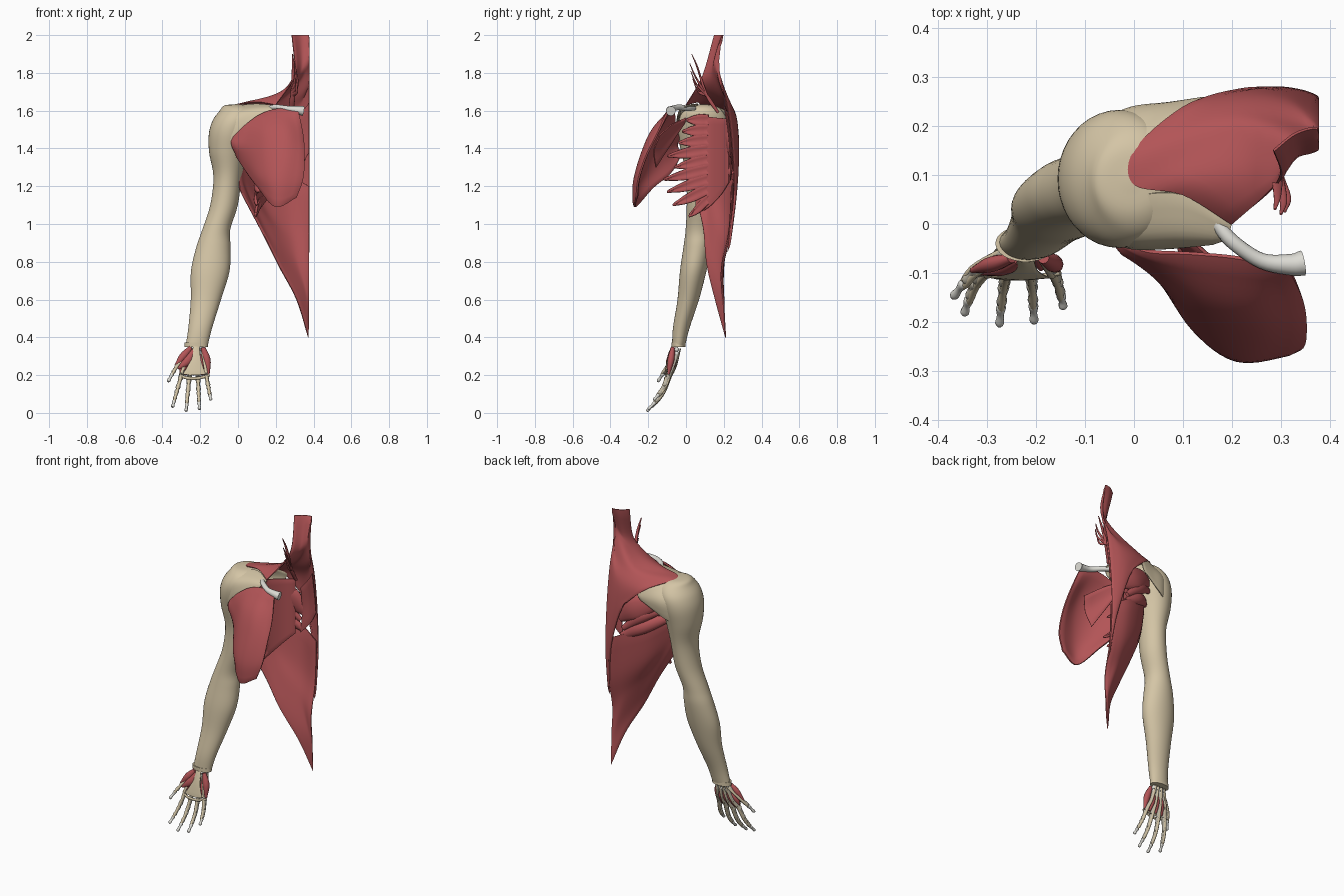
import bpy, bmesh, math
from mathutils import Vector as V


def material(name, col):
    m = bpy.data.materials.new(name)
    m.diffuse_color = (*col, 1)
    return m


RED = material("muscle", (0.45, 0.09, 0.095))
TAN = material("fascia", (0.66, 0.56, 0.38))
BONE = material("bone", (0.72, 0.71, 0.66))
DULL = material("finger_bone", (0.5, 0.46, 0.37))


def spline(pts, n):
    """Catmull-Rom resampling through the points."""
    p = [V(q) for q in pts]
    p = [2 * p[0] - p[1]] + p + [2 * p[-1] - p[-2]]
    out = []
    for i in range(1, len(p) - 2):
        a, b, c, d = p[i - 1:i + 3]
        for k in range(n):
            t = k / n
            out.append(0.5 * (2 * b + (c - a) * t + (2 * a - 5 * b + 4 * c - d) * t * t
                              + (3 * b - a - 3 * c + d) * t ** 3))
    return out + [p[-2]]


def grid(name, rows, mat):
    """Closed tube from rings of points, ends filled by strips across the ring."""
    bm = bmesh.new()
    vs = [[bm.verts.new(p) for p in r] for r in rows]
    m = len(rows[0])
    for a, b in zip(vs, vs[1:]):
        for j in range(m):
            k = (j + 1) % m
            bm.faces.new((a[j], a[k], b[k], b[j]))
    for r in (vs[0], vs[-1]):
        for k in range(m // 2 - 1):
            bm.faces.new((r[k], r[k + 1], r[m - 2 - k], r[m - 1 - k]))
    bmesh.ops.recalc_face_normals(bm, faces=bm.faces)
    me = bpy.data.meshes.new(name)
    bm.to_mesh(me)
    bm.free()
    me.materials.append(mat)
    me.shade_smooth()
    me.set_sharp_from_angle(angle=math.radians(50))
    ob = bpy.data.objects.new(name, me)
    bpy.context.collection.objects.link(ob)


def sheet(name, rows, mat, thick=0.014, n=6):
    """Curved sheet of even thickness, kept inside the midline plane."""
    rows = [spline(r, n) for r in rows]
    g = [spline(c, n) for c in zip(*rows)]
    R, C = len(g), len(g[0])
    shell = []
    for i in range(R):
        front, back = [], []
        for j in range(C):
            du = g[min(i + 1, R - 1)][j] - g[max(i - 1, 0)][j]
            dv = g[i][min(j + 1, C - 1)] - g[i][max(j - 1, 0)]
            rim = .4 if i in (0, R - 1) or j in (0, C - 1) else 1
            o = du.cross(dv).normalized() * thick / 2 * rim
            for side, p in ((front, g[i][j] + o), (back, g[i][j] - o)):
                side.append(V((min(p.x, .378), p.y, min(p.z, 2))))
        shell.append(front + back[::-1])
    grid(name, shell, mat)


def tube(name, pts, radii, mat, flat=1.0, n=5, sides=12):
    path = spline(pts, n)
    rad = spline([(r, 0, 0) for r in radii], n)
    rings = []
    for i, p in enumerate(path):
        t = (path[min(i + 1, len(path) - 1)] - path[max(i - 1, 0)]).normalized()
        a = t.cross(V((0, 1, 0))).normalized()
        b = a.cross(t)
        r = max(rad[i].x, 0.001)
        rings.append([p + r * (a * math.cos(w) + b * flat * math.sin(w))
                      for w in (2 * math.pi * k / sides for k in range(sides))])
    grid(name, rings, mat)


# Arm with deltoid cap: z, centre x, centre y, radius x, radius y
arm = [(.35, -.22, -.04, .058, .034), (.45, -.2, -.025, .063, .044), (.6, -.17, .012, .08, .057),
       (.75, -.147, .038, .102, .07), (.88, -.13, .06, .09, .073), (.97, -.115, .07, .074, .072),
       (1.1, -.074, .084, .073, .08), (1.25, -.055, .092, .075, .09), (1.38, -.053, .092, .1, .117),
       (1.48, -.04, .092, .114, .138), (1.55, -.02, .092, .113, .138), (1.6, -.002, .09, .095, .112),
       (1.627, -.005, .09, .068, .07), (1.634, -.005, .09, .01, .01)]
rings = []
for k in range(40):
    w = 2 * math.pi * k / 40
    rings.append(spline([(x + rx * math.cos(w), y + ry * math.sin(w), z) for z, x, y, rx, ry in arm], 5))
grid("arm_fascia", list(zip(*rings)), TAN)
# Deltoid reaching along the collarbone and the shoulder blade
sheet("deltoid_front", [[(.2, .0, 1.625), (.19, -.028, 1.608), (.17, -.037, 1.585)],
                        [(.1, .06, 1.635), (.1, -.02, 1.605), (.1, -.047, 1.55)],
                        [(.0, .06, 1.625), (0, -.028, 1.58), (.01, -.05, 1.49)],
                        [(-.05, .06, 1.605), (-.05, -.02, 1.55), (-.04, -.038, 1.44)]], TAN, .012)
sheet("deltoid_back", [[(.17, .253, 1.57), (.155, .256, 1.535), (.14, .25, 1.51)],
                       [(.09, .22, 1.6), (.075, .243, 1.53), (.06, .235, 1.46)],
                       [(.02, .17, 1.618), (0, .232, 1.53), (-.01, .222, 1.42)],
                       [(-.05, .16, 1.6), (-.06, .208, 1.53), (-.06, .2, 1.4)]], TAN, .012)
# Wrist band
grid("wrist_band", [[(-.221 + .062 * math.cos(w), -.04 + .037 * math.sin(w), z)
                     for w in (2 * math.pi * k / 32 for k in range(32))] for z in (.348, .36, .372)], TAN)

# Chest muscle, rows from collarbone to lower edge
sheet("chest_muscle", [
    [(-.03, -.03, 1.45), (.03, -.055, 1.515), (.12, -.06, 1.58), (.22, -.07, 1.61), (.32, -.095, 1.6)],
    [(-.035, -.045, 1.43), (.05, -.09, 1.46), (.15, -.15, 1.49), (.25, -.17, 1.5), (.345, -.155, 1.47)],
    [(-.03, -.045, 1.41), (.05, -.105, 1.4), (.15, -.2, 1.37), (.25, -.23, 1.37), (.352, -.21, 1.36)],
    [(-.02, -.035, 1.39), (.05, -.1, 1.33), (.13, -.215, 1.25), (.22, -.27, 1.22), (.345, -.25, 1.24)],
    [(-.01, -.02, 1.37), (.05, -.08, 1.27), (.11, -.175, 1.19), (.2, -.267, 1.09), (.31, -.262, 1.14)],
], RED, .02)
# Small chest muscle behind it
sheet("small_chest_muscle", [[(.08, .0, 1.56), (.16, -.07, 1.53), (.25, -.14, 1.47)],
                             [(.075, -.005, 1.55), (.14, -.085, 1.47), (.22, -.17, 1.39)],
                             [(.07, -.005, 1.54), (.12, -.075, 1.43), (.18, -.16, 1.3)]], RED, .016)

# Trapezius, fibres from neck and spine to shoulder
sheet("trapezius", [
    [(.285, .15, 2.0), (.3, .1, 1.82), (.27, .06, 1.73), (.2, .0, 1.63)],
    [(.33, .185, 2.0), (.33, .14, 1.82), (.25, .12, 1.71), (.1, .06, 1.645)],
    [(.375, .195, 2.0), (.37, .155, 1.84), (.23, .18, 1.68), (0, .08, 1.634)],
    [(.377, .162, 1.86), (.36, .19, 1.72), (.2, .22, 1.64), (0, .15, 1.626)],
    [(.377, .215, 1.64), (.31, .25, 1.59), (.22, .26, 1.57), (.1, .238, 1.585)],
    [(.377, .245, 1.4), (.33, .265, 1.42), (.28, .273, 1.46), (.2, .27, 1.5)],
    [(.377, .255, 1.15), (.35, .266, 1.2), (.31, .273, 1.3), (.265, .273, 1.42)],
    [(.377, .235, .95), (.37, .245, 1.0), (.355, .254, 1.1), (.33, .267, 1.22)],
    [(.377, .22, .85), (.376, .226, .87), (.373, .23, .9), (.37, .235, .92)],
], RED, .012)

# Broad back muscle, from spine round to the armpit
sheet("broad_back_muscle", [
    [(.375, .242, 1.2), (.25, .26, 1.27), (.12, .215, 1.31), (.04, .13, 1.35), (0, .08, 1.38)],
    [(.375, .23, .95), (.26, .235, 1.03), (.13, .19, 1.12), (.04, .11, 1.24), (0, .065, 1.33)],
    [(.375, .19, .75), (.29, .2, .86), (.18, .165, .98), (.065, .11, 1.13), (0, .055, 1.27)],
    [(.376, .2, .57), (.33, .18, .68), (.23, .145, .83), (.11, .11, 1.02), (.005, .048, 1.22)],
    [(.372, .21, .4), (.31, .155, .6), (.21, .11, .79), (.115, .09, .985), (.01, .04, 1.18)],
], RED, .014)

# Shoulder blade muscles
tube("infraspinatus", [(.29, .245, 1.36), (.2, .235, 1.43), (.1, .205, 1.48), (.02, .16, 1.5)],
     [.03, .075, .055, .02], RED, .38)
tube("teres_minor", [(.26, .25, 1.3), (.14, .222, 1.4), (.02, .16, 1.45)], [.015, .036, .015], RED, .7)
tube("teres_major", [(.27, .25, 1.25), (.14, .215, 1.33), (.0, .1, 1.39)], [.02, .042, .015], RED, .7)
sheet("rhomboid", [[(.375, .2, 1.64), (.33, .22, 1.58), (.28, .22, 1.52)],
                   [(.376, .222, 1.5), (.33, .24, 1.44), (.28, .235, 1.38)],
                   [(.377, .235, 1.38), (.33, .245, 1.3), (.27, .235, 1.23)]], RED, .01)


# Serratus: a sheet on the rib curve ending in slips
def rib(y, z):
    return V((.375 - .285 * math.sqrt(max(0, 1 - (y / .26) ** 2)), y, z))


sheet("serratus_sheet", [[rib(y, z + s * h) for s in (-1, -.5, 0, .5, 1)] for y, z, h in
                         ((.228, 1.39, .17), (.19, 1.36, .2), (.14, 1.335, .23), (.09, 1.32, .25),
                          (.05, 1.315, .245))], RED, .012)
tips = [(.0, 1.55), (-.02, 1.49), (-.04, 1.43), (-.1, 1.36), (-.06, 1.3), (-.12, 1.235),
        (-.1, 1.17), (-.07, 1.1), (.015, 1.04)]
for i, (ty, tz) in enumerate(tips):
    z0 = 1.55 - .052 * i
    rows = []
    for f, w in ((0, .028), (.35, .032), (.7, .022), (1, .003)):
        y, z = .12 + (ty - .12) * f, z0 + (tz - z0) * f
        rows.append([rib(y, z - w) + V((.006, 0, 0)), rib(y, z), rib(y, z + w) + V((.006, 0, 0))])
    sheet(f"serratus_slip_{i}", rows, RED, .014, 4)

# Slender neck slips
for i, (x, y, z) in enumerate([(.288, .03, 1.9), (.3, .02, 1.85), (.308, .025, 1.81), (.305, .035, 1.77)]):
    tube(f"neck_slip_{i}", [(x, y, z), (x + .005, y + .03, z - .07), (.29, .11, 1.68), (.28, .17, 1.59)],
         [.003, .008, .013, .013], RED, .6)

# Collarbone
tube("collarbone", [(.1, .045, 1.612), (.16, .01, 1.612), (.2, -.035, 1.618), (.26, -.075, 1.61),
                    (.32, -.083, 1.602), (.345, -.08, 1.598)], [.01, .014, .015, .016, .022, .026], BONE)


# Hand bones: one phalanx chain with tendon
def digit(name, joints, r):
    for k, (a, b) in enumerate(zip(joints, joints[1:])):
        a, b = V(a), V(b)
        q = r * (1 - .13 * k)
        tube(f"{name}_bone_{k}", [a, a.lerp(b, .15), a.lerp(b, .5), a.lerp(b, .85), b],
             [q * .6, q, q * .68, q * .9, q * .5], DULL if k < len(joints) - 2 else BONE, n=3, sides=10)
    for side, dy in (("front", -.008), ("back", .007)):
        tube(f"{name}_{side}_tendon",
             [V(j) + V((0, dy, dy * .3)) for j in joints[:-1]] + [V(joints[-2]).lerp(V(joints[-1]), .4)],
             [.009, .008, .007, .003][:len(joints) - 1] + [.002], TAN, n=4, sides=8)


fingers = [("index", -.252, (-.3, .2), (-.347, -.185, .03)), ("middle", -.23, (-.258, .188), (-.275, -.208, .009)),
           ("ring", -.208, (-.212, .19), (-.204, -.202, .018)), ("little", -.19, (-.168, .2), (-.144, -.172, .068))]
for name, bx, (kx, kz), tip in fingers:
    m, t = V((kx, -.092, kz)), V(tip)
    d = t - m
    joints = [m, m + V((d.x * .45, d.y * .27, d.z * .45)), m + V((d.x * .77, d.y * .63, d.z * .77)), t]
    digit(name + "_finger", joints, .014)
    base = V((bx, -.05, .31))
    tube(name + "_palm_bone", [base, base.lerp(m, .5) + V((0, .006, 0)), m], [.013, .008, .014], DULL, sides=10)
    tube(name + "_palm_tendon", [(bx, -.075, .33), V((kx, -.108, kz + .01))], [.006, .008], TAN, .5, 4, 8)
    tube(name + "_back_tendon", [(bx, -.03, .34), base.lerp(m, .5) + V((0, .02, 0)), m + V((0, .012, 0))],
         [.007, .006, .007], TAN, .5, 4, 8)
digit("thumb", [(-.25, -.055, .33), (-.318, -.09, .255), (-.345, -.118, .212), (-.37, -.15, .165)], .0145)

# Wrist bones
for i in range(8):
    x, z = -.25 + .02 * (i % 4), .335 - .022 * (i // 4)
    tube(f"wrist_bone_{i}", [(x, -.05, z + .014), (x, -.05, z), (x, -.05, z - .014)],
         [.006, .014, .006], BONE, n=3, sides=10)

# Muscles between the palm bones
for i in range(3):
    bx = (fingers[i][1] + fingers[i + 1][1]) / 2
    kx = (fingers[i][2][0] + fingers[i + 1][2][0]) / 2
    tube(f"palm_muscle_{i}", [(bx, -.055, .31), ((bx + kx) / 2, -.07, .255), (kx, -.09, .2)],
         [.006, .015, .006], RED, 1.1)
# Thumb and little finger pads
tube("thumb_pad_outer", [(-.25, -.07, .345), (-.29, -.082, .3), (-.33, -.095, .25)], [.012, .02, .007], RED, .8)
tube("thumb_pad_inner", [(-.235, -.075, .33), (-.268, -.09, .275), (-.318, -.1, .235)], [.012, .022, .007], RED, .7)
tube("thumb_web", [(-.25, -.06, .29), (-.285, -.08, .25), (-.305, -.09, .21)], [.01, .022, .006], RED, .6)
tube("little_pad", [(-.185, -.07, .345), (-.165, -.08, .28), (-.157, -.093, .205)], [.012, .02, .007], RED, .9)
# Palm fan and crossing band
sheet("palm_fan", [[(-.238, -.074, .35), (-.222, -.078, .35), (-.205, -.074, .35)],
                   [(-.25, -.096, .28), (-.222, -.098, .28), (-.196, -.096, .28)],
                   [(-.292, -.11, .205), (-.23, -.114, .2), (-.172, -.11, .205)]], TAN, .005)
tube("palm_band", [(-.31, -.1, .2), (-.27, -.109, .185), (-.21, -.109, .184), (-.15, -.1, .2)],
     [.007, .008, .008, .007], TAN, .7)
